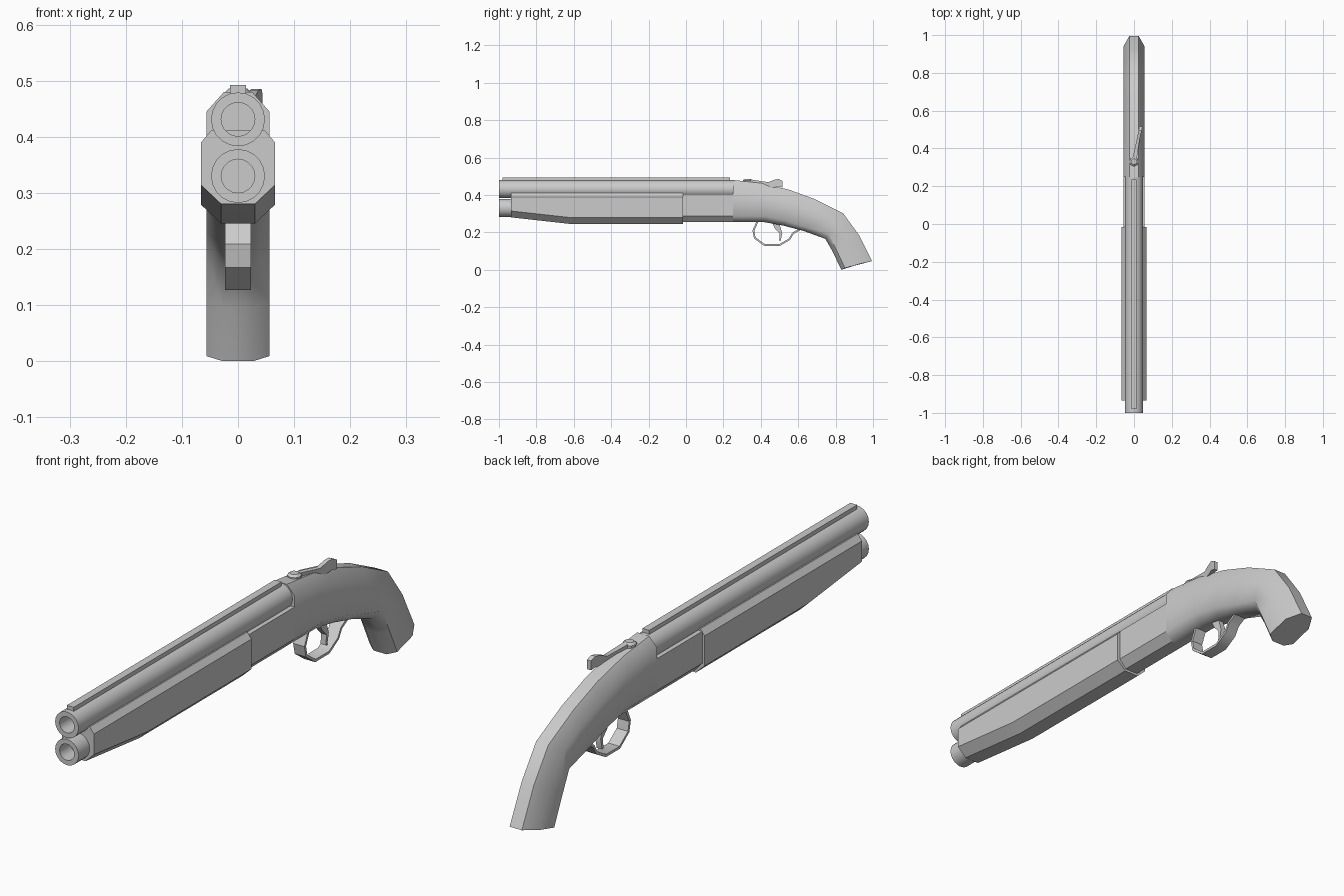
import bpy, bmesh, math
from mathutils import Vector

if "Cube" in bpy.data.objects:
    bpy.data.objects.remove(bpy.data.objects["Cube"])


def finish(name, bm, angle=35):
    bmesh.ops.recalc_face_normals(bm, faces=bm.faces)
    me = bpy.data.meshes.new(name)
    bm.to_mesh(me)
    bm.free()
    ob = bpy.data.objects.new(name, me)
    bpy.context.collection.objects.link(ob)
    bpy.ops.object.select_all(action='DESELECT')
    ob.select_set(True)
    bpy.context.view_layer.objects.active = ob
    bpy.ops.object.shade_smooth_by_angle(angle=math.radians(angle))
    return ob


def loft(name, rings, angle=35, caps=True):
    """Skin a list of equal-length rings of points."""
    bm = bmesh.new()
    vs = [[bm.verts.new(p) for p in r] for r in rings]
    n = len(vs[0])
    for a, b in zip(vs, vs[1:]):
        for i in range(n):
            j = (i + 1) % n
            bm.faces.new((a[i], a[j], b[j], b[i]))
    if caps:
        bm.faces.new(vs[0])
        bm.faces.new(vs[-1])
    return finish(name, bm, angle)


def section(half):
    """Mirror half a cross-section of (x, y, z), listed bottom to top."""
    return list(half) + [(-x, y, z) for x, y, z in reversed(half)]


def box(x0, x1, z0, z1, y):
    return [(x0, y, z0), (x1, y, z0), (x1, y, z1), (x0, y, z1)]


def strip(name, path, half_w, thick):
    """Flat band following a (y, z) path, with a thickness per point."""
    rings = []
    for i, p in enumerate(path):
        a, b = path[max(i - 1, 0)], path[min(i + 1, len(path) - 1)]
        t = Vector((b[0] - a[0], b[1] - a[1])).normalized()
        n = Vector((-t.y, t.x)) * thick[i] / 2
        rings.append([(s * half_w, p[0] + k * n.x, p[1] + k * n.y)
                      for s, k in ((-1, -1), (1, -1), (1, 1), (-1, 1))])
    return loft(name, rings)


def circle(r, y, z, n=20):
    return [(r * math.sin(2 * math.pi * i / n), y,
             z + r * math.cos(2 * math.pi * i / n)) for i in range(n)]


# Barrels with recessed bores
for name, z in (("upper_barrel", 0.431), ("lower_barrel", 0.33)):
    loft(name, [circle(r, y, z) for r, y in
                ((0.048, 0.25), (0.048, -1), (0.03, -1), (0.03, -0.85))])

# Sighting rib
loft("top_rib", [box(-0.014, 0.014, 0.465, 0.492, y) for y in (-0.98, 0.235)])

# Fore-end, tapering up towards the muzzle
loft("fore_end", [section([(0.03, y, zb), (0.066, y, zb + 0.034),
                           (0.066, y, 0.39), (0.048, y, 0.411)])
                  for y, zb in ((-0.935, 0.28), (-0.62, 0.245), (-0.015, 0.245))])

# Receiver below the barrels
loft("receiver", [section([(0.027, y, 0.254), (0.056, y, 0.286),
                           (0.056, y, 0.404)]) for y in (-0.015, 0.25)])

# Curved stock: bottom, lower side, upper side and top lines as (y, z)
stations = [
    ((0.25, 0.254), (0.25, 0.286), (0.25, 0.445), (0.25, 0.48)),
    ((0.42, 0.254), (0.42, 0.286), (0.41, 0.415), (0.40, 0.463)),
    ((0.52, 0.236), (0.53, 0.263), (0.55, 0.371), (0.55, 0.428)),
    ((0.63, 0.207), (0.64, 0.228), (0.68, 0.325), (0.69, 0.377)),
    ((0.745, 0.165), (0.762, 0.193), (0.79, 0.27), (0.84, 0.302)),
    ((0.785, 0.095), (0.805, 0.105), (0.865, 0.16), (0.925, 0.185)),
    ((0.83, 0.0), (0.85, 0.009), (0.94, 0.034), (0.995, 0.046)),
]
widths = (0.027, 0.056, 0.056, 0.025)
loft("stock", [section([(w, y, z) for w, (y, z) in zip(widths, st)])
               for st in stations], angle=48)

# Trigger guard and trigger
guard = [(0.385, 0.265), (0.36, 0.208), (0.368, 0.17), (0.42, 0.132),
         (0.50, 0.132), (0.553, 0.163), (0.572, 0.195), (0.62, 0.222)]
strip("trigger_guard", guard, 0.023, [0.01] * len(guard))
strip("trigger", [(0.475, 0.265), (0.49, 0.225), (0.508, 0.195), (0.502, 0.155)],
      0.011, [0.04, 0.03, 0.014, 0.008])

# Opening lever: round pivot and an arm swung to one side
loft("lever_pivot", [[(r * math.cos(a * math.pi / 4), 0.33 + r * math.sin(a * math.pi / 4), z)
                      for a in range(8)]
                     for r, z in ((0.025, 0.45), (0.025, 0.478), (0.016, 0.486))])
arm = [(0.0, 0.33, 0.455, 0.485, 0.012), (0.021, 0.44, 0.435, 0.468, 0.008),
       (0.028, 0.475, 0.44, 0.482, 0.008), (0.033, 0.495, 0.445, 0.485, 0.009),
       (0.036, 0.515, 0.44, 0.475, 0.008)]
loft("lever_arm", [box(x - w, x + w, z0, z1, y) for x, y, z0, z1, w in arm])
